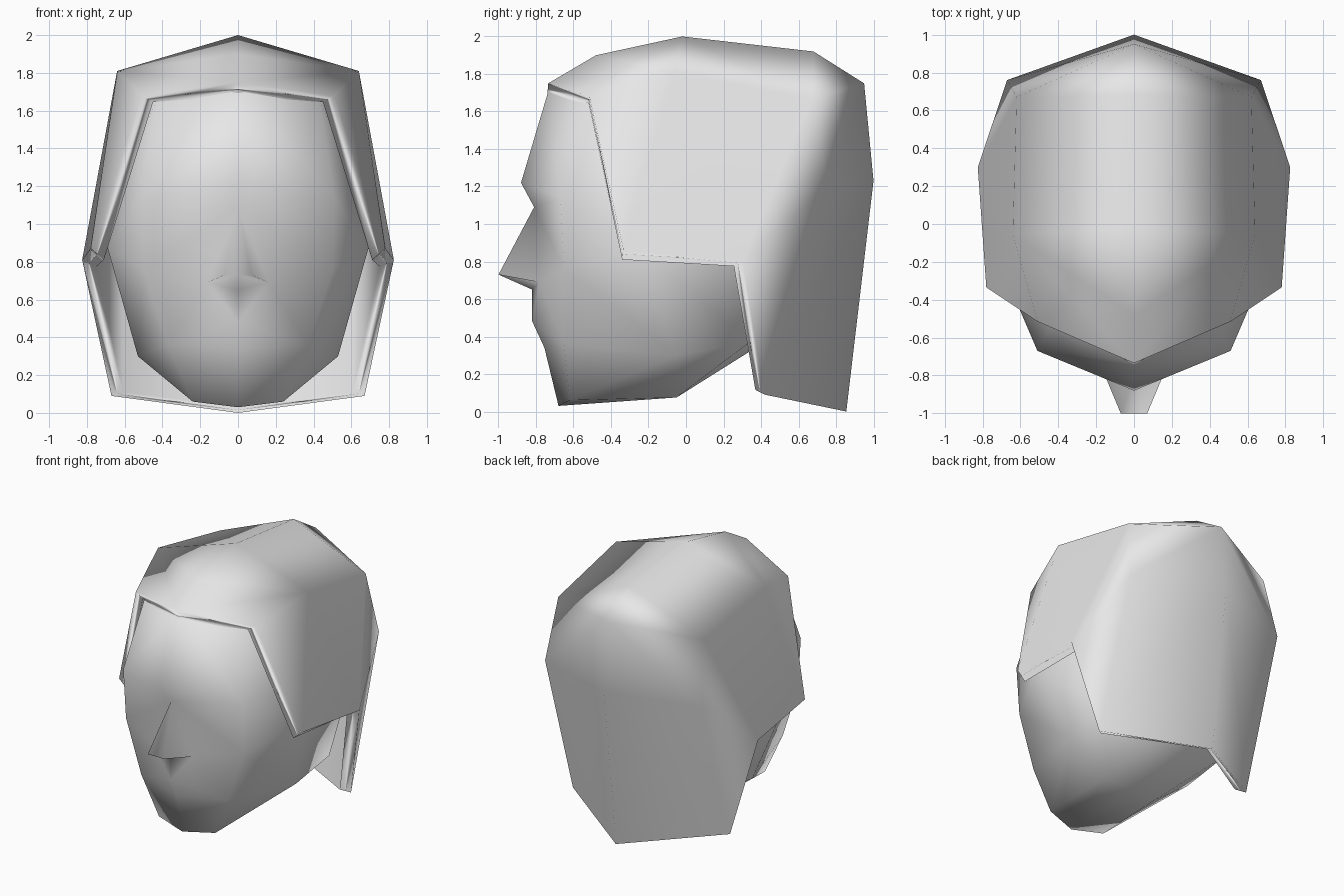
import bpy, bmesh, math

if "Cube" in bpy.data.objects:
    bpy.data.objects.remove(bpy.data.objects["Cube"])

grey = bpy.data.materials.new("plain_grey")
grey.diffuse_color = (0.8, 0.8, 0.8, 1)
grey.use_nodes = True
grey.node_tree.nodes["Principled BSDF"].inputs["Base Color"].default_value = grey.diffuse_color


def mirrored_mesh(name, pts, faces, weighted=False):
    """Build the right half from named points, mirror it, weld and smooth it."""
    bm = bmesh.new()
    for side in (1, -1):
        v = {k: bm.verts.new((x * side, y, z)) for k, (x, y, z) in pts.items()}
        for f in faces:
            bm.faces.new([v[k] for k in f.split()])
    bmesh.ops.remove_doubles(bm, verts=bm.verts, dist=0.0005)
    bmesh.ops.recalc_face_normals(bm, faces=bm.faces)
    me = bpy.data.meshes.new(name)
    bm.to_mesh(me)
    bm.free()
    me.materials.append(grey)
    me.shade_smooth()
    ob = bpy.data.objects.new(name, me)
    bpy.context.collection.objects.link(ob)
    if weighted:
        # keeps the large locks smooth and the gradient on the narrow rim
        m = ob.modifiers.new("soft_rim", 'WEIGHTED_NORMAL')
        m.weight = 80
    return ob


# Hair: outer shell from fringe over the crown to the nape
hair = {
    "fringe": (0, -.735, 1.75), "front": (0, -.48, 1.9), "crown": (0, -.02, 2),
    "back_top": (0, .68, 1.92), "back_up": (0, .95, 1.75),
    "back": (0, 1, 1.23), "nape": (0, .855, 0),
    "corner": (.51, -.515, 1.68), "side_top": (.64, -.06, 1.81),
    "side_back": (.62, .67, 1.67), "back_side": (.67, .76, 1.2),
    "burn": (.78, -.335, .87), "ear": (.825, .3, .81),
    "nape_side": (.67, .42, .09),
}
outer = [
    "fringe corner side_top front", "front side_top crown",
    "crown side_top side_back back_top", "back_top side_back back_up",
    "back_up side_back back_side back", "back back_side nape_side nape",
    "corner burn side_top", "side_top burn ear side_back",
    "side_back ear back_side", "back_side ear nape_side",
]
# inner shell: shrunken copy, with its rim set by hand
inner = {k + "_in": (x * .91, (y - .1) * .91 + .1, (z - .9) * .92 + .9)
         for k, (x, y, z) in hair.items()}
inner.update({
    "fringe_in": (0, -.74, 1.68), "corner_in": (.45, -.52, 1.645),
    "burn_in": (.71, -.34, .81), "ear_in": (.75, .255, .775),
    "nape_side_in": (.61, .37, .115), "nape_in": (0, .79, .03),
})
rim = ["fringe", "corner", "burn", "ear", "nape_side", "nape"]
faces = list(outer)
faces += [" ".join(k + "_in" for k in f.split()) for f in outer]
faces += [f"{a} {b} {b}_in {a}_in" for a, b in zip(rim, rim[1:])]
mirrored_mesh("hair", {**hair, **inner}, faces, True)

# Head: closed skull, face, nose and jaw
head = {
    "top": (0, 0, 1.85), "hairline": (0, -.725, 1.74),
    "temple": (.43, -.52, 1.66), "skull_s": (.52, 0, 1.64),
    "skull_b": (.48, .5, 1.52), "skull_c": (0, .76, 1.58),
    "brow": (0, -.88, 1.22), "brow_f": (.51, -.67, 1.14),
    "brow_s": (.63, -.27, 1.2), "brow_b": (.56, .5, 1.2),
    "brow_c": (0, .8, 1.2),
    "bridge": (0, -.81, 1.09), "tip": (0, -1, .73), "tip_s": (.07, -1, .73),
    "wing": (.16, -.785, .69), "under": (0, -.82, .65),
    "lip": (0, -.82, .48), "dip": (0, -.755, .34),
    "cheek": (.5, -.65, .76), "cheek_s": (.69, -.25, .87),
    "cheek_b": (.68, .34, .85), "cheek_c": (0, .5, .8),
    "jaw": (.37, -.65, .36), "jaw_s": (.53, -.05, .3),
    "jaw_b": (.54, .34, .37), "jaw_c": (0, .34, .32),
    "chin": (0, -.68, .03), "chin_s": (.24, -.62, .06),
    "throat_s": (.23, -.05, .075), "throat": (0, -.05, .08),
}
mirrored_mesh("head", head, [
    # skull cap
    "top hairline temple", "top temple skull_s", "top skull_s skull_b",
    "top skull_b skull_c",
    # forehead and sides
    "hairline brow brow_f temple", "temple brow_f brow_s skull_s",
    "skull_s brow_s brow_b skull_b", "skull_b brow_b brow_c skull_c",
    "brow_f cheek cheek_s brow_s", "brow_s cheek_s cheek_b brow_b",
    "brow_b cheek_b cheek_c brow_c",
    # nose and mouth
    "brow bridge brow_f", "bridge wing cheek brow_f", "bridge tip tip_s",
    "bridge tip_s wing", "tip under wing tip_s", "under lip wing",
    "wing lip jaw cheek", "lip dip jaw",
    # jaw and chin
    "dip chin chin_s jaw", "cheek jaw jaw_s cheek_s",
    "cheek_s jaw_s jaw_b cheek_b", "cheek_b jaw_b jaw_c cheek_c",
    "jaw chin_s jaw_s", "chin_s throat_s jaw_s", "jaw_s throat_s jaw_b",
    "throat_s throat jaw_c jaw_b", "chin throat throat_s chin_s",
])
